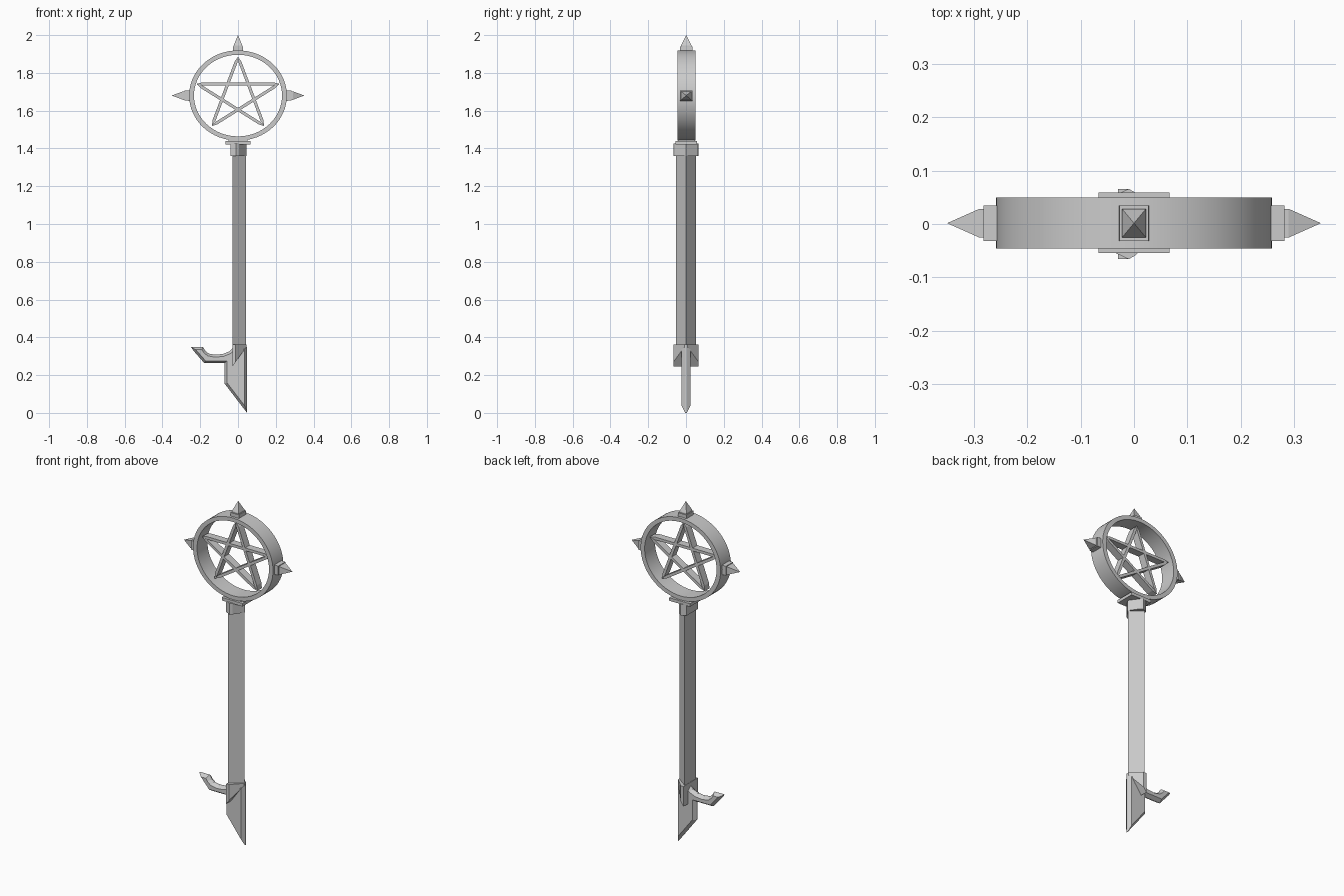
import bpy, bmesh, math
from mathutils import Vector

if "Cube" in bpy.data.objects:
    bpy.data.objects.remove(bpy.data.objects["Cube"])


def finish(name, bm, smooth=False):
    bmesh.ops.recalc_face_normals(bm, faces=bm.faces)
    me = bpy.data.meshes.new(name)
    bm.to_mesh(me)
    bm.free()
    ob = bpy.data.objects.new(name, me)
    bpy.context.collection.objects.link(ob)
    if smooth:
        bpy.context.view_layer.objects.active = ob
        ob.select_set(True)
        bpy.ops.object.shade_smooth_by_angle(angle=math.radians(35))
        ob.select_set(False)
    return ob


def loft(name, rings):
    """Solid skinned through rings of equal point count, capped at both ends."""
    bm = bmesh.new()
    vs = [[bm.verts.new(p) for p in r] for r in rings]
    n = len(vs[0])
    for a, b in zip(vs, vs[1:]):
        for i in range(n):
            j = (i + 1) % n
            bm.faces.new((a[i], a[j], b[j], b[i]))
    bm.faces.new(vs[0])
    bm.faces.new(vs[-1])
    bmesh.ops.remove_doubles(bm, verts=bm.verts, dist=1e-5)
    return finish(name, bm)


def slab(name, x, y, z0, z1):
    rect = [(-x, -y), (x, -y), (x, y), (-x, y)]
    return loft(name, [[(a, b + 0.0025, z) for a, b in rect] for z in (z0, z1)])


# Oval ring of the bow
bm = bmesh.new()
N = 64
rows = []
for i in range(N):
    c, s = math.cos(2 * math.pi * i / N), math.sin(2 * math.pi * i / N)
    rows.append([bm.verts.new((rx * c, y, 1.68 + rz * s)) for rx, rz, y in
                 ((0.259, 0.239, -0.046), (0.259, 0.239, 0.05),
                  (0.233, 0.216, 0.05), (0.233, 0.216, -0.046))])
for i in range(N):
    a, b = rows[i], rows[(i + 1) % N]
    for k in range(4):
        m = (k + 1) % 4
        bm.faces.new((a[k], a[m], b[m], b[k]))
finish("bow_ring", bm, True)

# Star bars, every second point joined
pts = [(0, 1.885), (0.218, 1.742), (0.138, 1.519), (-0.138, 1.519), (-0.218, 1.742)]
for i in range(5):
    a, b = Vector(pts[i]), Vector(pts[(i + 2) % 5])
    d = (b - a).normalized()
    n = Vector((-d.y, d.x)) * 0.008
    prof = [a, a + d * 0.03 + n, b - d * 0.03 + n, b, b - d * 0.03 - n, a + d * 0.03 - n]
    loft("star_bar", [[(p.x, y, p.y) for p in prof] for y in (-0.02, 0.024)])

# Three spikes: small plinth, then a pyramid
SPIKE = [(0, 0.028, 0.033), (0.32, 0.027, 0.033), (0.32, 0.0225, 0.027),
         (0.4, 0.0225, 0.027), (1, 0.0004, 0.0004)]
for ax, base, tip in (((1, 0), 0.25, 0.35), ((-1, 0), 0.25, 0.35), ((0, 1), 0.23, 0.32)):
    rings = []
    for t, w, y in SPIKE:
        r = base + (tip - base) * t
        rings.append([(ax[0] * r + ax[1] * w * u, 0.0015 + y * v,
                       1.68 + ax[1] * r + ax[0] * w * u)
                      for u, v in ((-1, -1), (1, -1), (1, 1), (-1, 1))])
    loft("spike", rings)

# Neck and plate under the ring
slab("neck", 0.05, 0.042, 1.425, 1.456)
slab("collar_plate", 0.067, 0.057, 1.422, 1.44)

# Upper collar
half = [(0.044, 0), (0.004, 0.058), (-0.01, 0.066), (-0.04, 0.052)]
collar = half + [(x, -y) for x, y in reversed(half[1:])]
loft("upper_collar", [[(x, y, z) for x, y in collar] for z in (1.36, 1.425)])

# Three-sided shaft
tri = [(0.042, 0), (-0.028, 0.052), (-0.028, -0.052)]
loft("shaft", [[(x, y, z) for x, y in tri] for z in (0.3, 1.4)])

# Lower collar, cut on the slant
half = [(0.045, 0.008), (-0.012, 0.066), (-0.03, 0.066)]
low = half + [(x, -y) for x, y in reversed(half)]
loft("lower_collar", [[(x, y, 0.245 + (x + 0.03) * 1.4) for x, y in low],
                      [(x, y, 0.363) for x, y in low]])

# Blade and hooked tooth, with bevelled rims
outline = [(0.048, 0), (0.048, 0.35), (-0.02, 0.35), (-0.045, 0.326), (-0.08, 0.312),
           (-0.12, 0.308), (-0.155, 0.314), (-0.172, 0.328), (-0.185, 0.348),
           (-0.248, 0.348), (-0.235, 0.328), (-0.178, 0.263), (-0.071, 0.263),
           (-0.071, 0.155)]
bm = bmesh.new()
caps = []
vs = [[bm.verts.new((x, y, z)) for x, z in outline] for y in (-0.004, 0.004)]
n = len(outline)
for i in range(n):
    j = (i + 1) % n
    bm.faces.new((vs[0][i], vs[0][j], vs[1][j], vs[1][i]))
caps = [bm.faces.new(v) for v in vs]
bmesh.ops.recalc_face_normals(bm, faces=bm.faces)
for f in caps:
    bmesh.ops.inset_region(bm, faces=[f], thickness=0.013, depth=0.019, use_even_offset=True)
finish("blade_and_tooth", bm)
